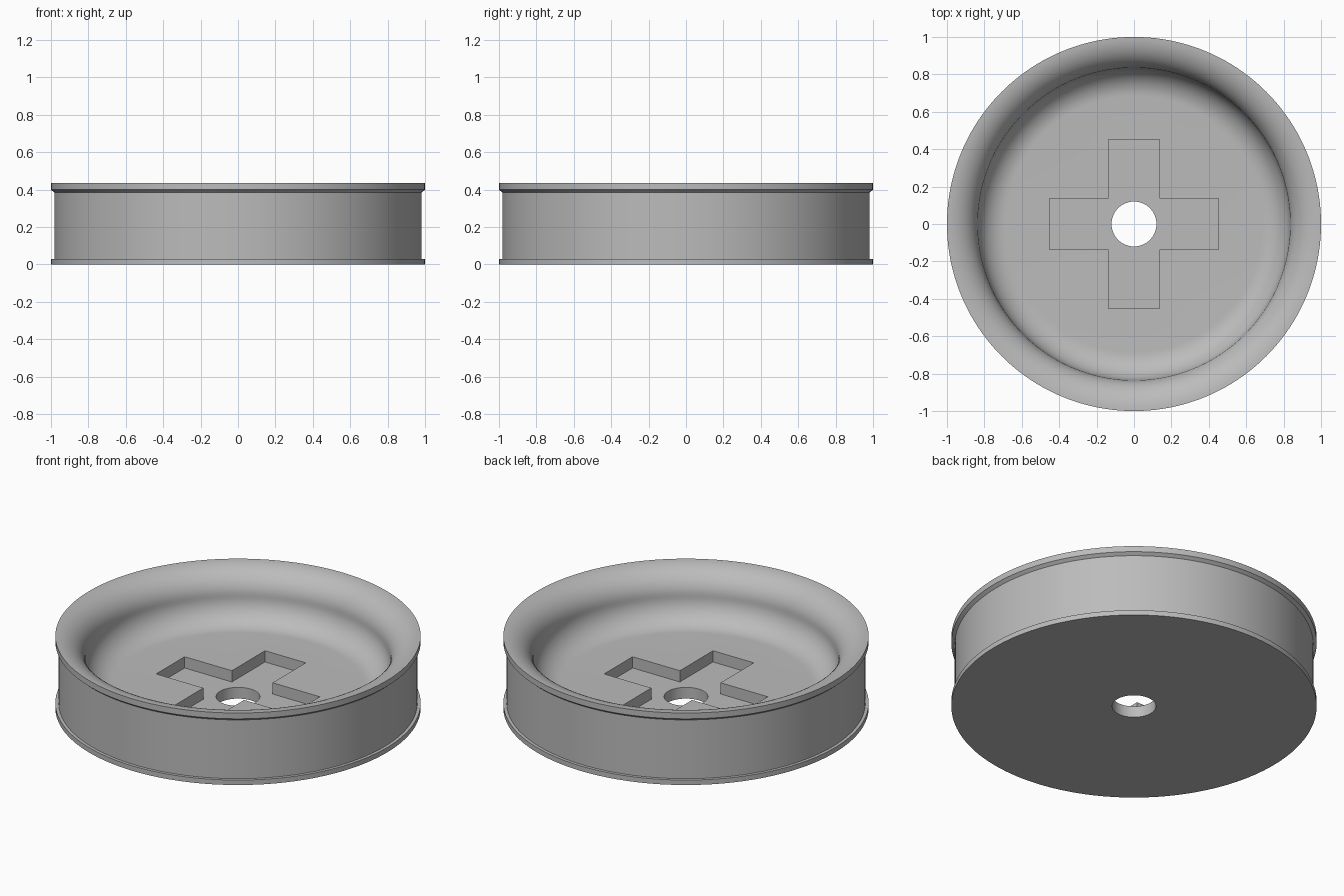
import bpy, bmesh, math

default = bpy.data.objects.get("Cube")
if default:
    bpy.data.objects.remove(default, do_unlink=True)

grey = bpy.data.materials.new("plain grey")
grey.use_nodes = True
grey.diffuse_color = (0.5, 0.5, 0.5, 1)
grey.node_tree.nodes["Principled BSDF"].inputs["Base Color"].default_value = (0.5, 0.5, 0.5, 1)

FLOOR, TOP = 0.136, 0.435
RECESS = 0.068
HOLE, NECK = 0.12, 0.835


def add_object(name, bm):
    bmesh.ops.recalc_face_normals(bm, faces=bm.faces)
    mesh = bpy.data.meshes.new(name)
    bm.to_mesh(mesh)
    bm.free()
    mesh.materials.append(grey)
    obj = bpy.data.objects.new(name, mesh)
    bpy.context.collection.objects.link(obj)
    return obj


def arc(cx, cz, rx, rz, start, end, steps=14):
    angles = [math.radians(start + (end - start) * i / steps) for i in range(steps + 1)]
    return [(cx + rx * math.cos(a), cz + rz * math.sin(a)) for a in angles]


def lathe(name, profile, segments=160):
    bm = bmesh.new()
    rings = []
    for i in range(segments):
        a = math.tau * i / segments
        rings.append([bm.verts.new((r * math.cos(a), r * math.sin(a), z)) for r, z in profile])
    for i, ring in enumerate(rings):
        after = rings[(i + 1) % segments]
        for j in range(len(profile)):
            k = (j + 1) % len(profile)
            bm.faces.new((ring[j], after[j], after[k], ring[k]))
    return add_object(name, bm)


# Wheel section: flanged outside, rolled rim and filleted dish inside
mid = 0.285
outside = [(HOLE, 0), (1, 0), (1, 0.03), (0.982, 0.03), (0.982, 0.385), (1, 0.4)]
rolled_rim = arc(1, mid, 1 - NECK, TOP - mid, 90, 180)
dish_fillet = arc(NECK - 0.15, mid, 0.15, mid - FLOOR, 0, -90)
wheel = lathe("dished_wheel", outside + rolled_rim + dish_fillet[1:] + [(HOLE, FLOOR)])

# Cross-shaped socket cutter: one arm corner turned four times
w, l = 0.136, 0.452
bm = bmesh.new()
outline = []
for turn in range(4):
    c, s = round(math.cos(turn * math.pi / 2)), round(math.sin(turn * math.pi / 2))
    for x, y in ((l, -w), (l, w), (w, w)):
        outline.append(bm.verts.new((c * x - s * y, s * x + c * y, RECESS)))
base = bm.faces.new(outline)
top = bmesh.ops.extrude_face_region(bm, geom=[base])["geom"]
bmesh.ops.translate(bm, vec=(0, 0, 0.2), verts=[v for v in top if isinstance(v, bmesh.types.BMVert)])
cutter = add_object("cross_socket_cutter", bm)
cutter.hide_render = True

# Cut the socket, then shade
cut = wheel.modifiers.new("cross socket", "BOOLEAN")
cut.operation = "DIFFERENCE"
cut.solver = "EXACT"
cut.object = cutter
bpy.ops.object.select_all(action="DESELECT")
wheel.select_set(True)
bpy.context.view_layer.objects.active = wheel
bpy.ops.object.modifier_apply(modifier=cut.name)
bpy.data.objects.remove(cutter, do_unlink=True)
bpy.ops.object.shade_smooth_by_angle(angle=math.radians(30))
